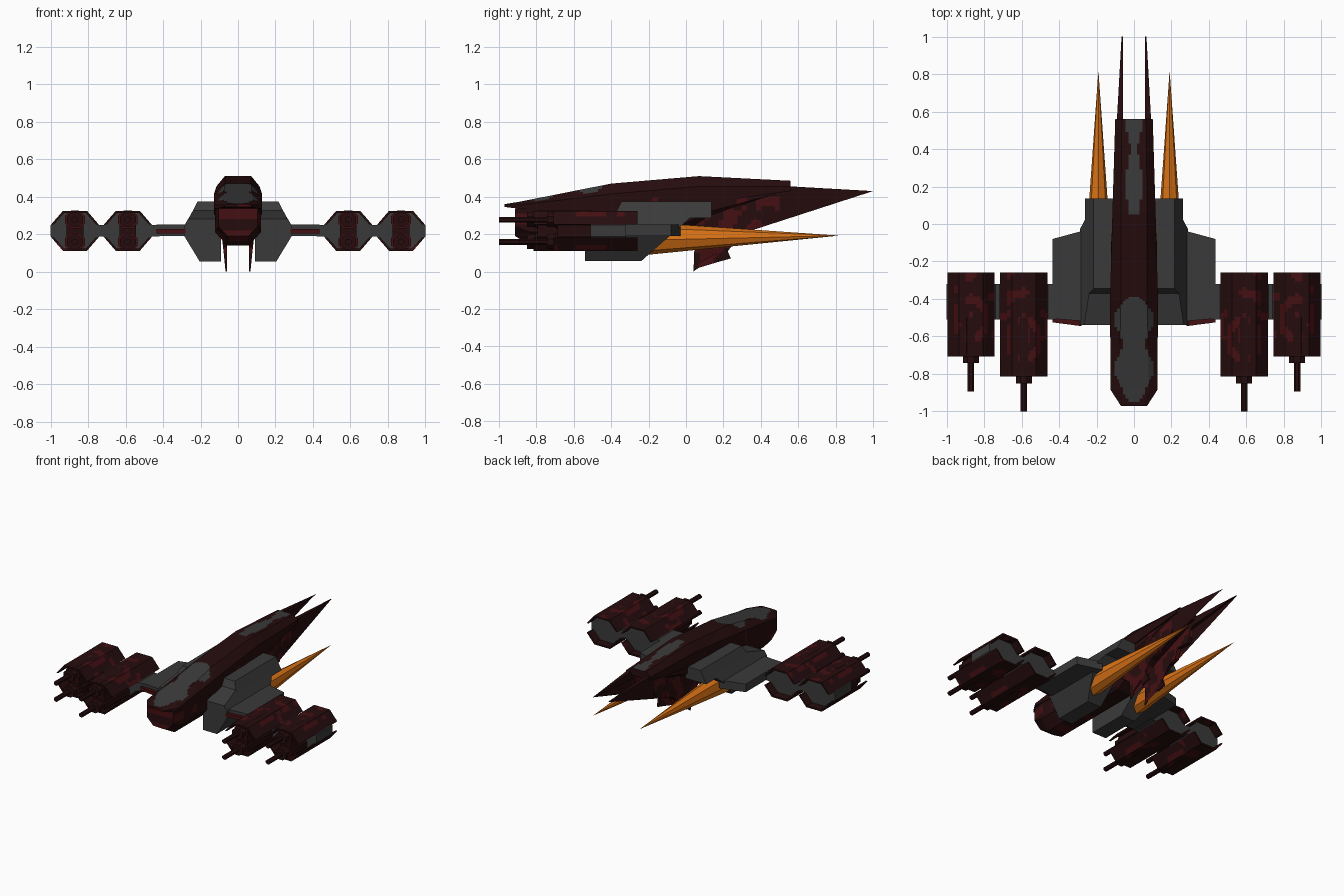
import bpy, bmesh, math
from mathutils import Vector, noise

if "Cube" in bpy.data.objects:
    bpy.data.objects.remove(bpy.data.objects["Cube"])


def material(name, rgb):
    m = bpy.data.materials.new(name)
    m.diffuse_color = (*rgb, 1)
    m.use_nodes = True
    m.node_tree.nodes["Principled BSDF"].inputs["Base Color"].default_value = m.diffuse_color
    return m


MAROON, RED, GREY, ORANGE = range(4)
MATS = [material("dark maroon", (0.019, 0.0037, 0.0042)),
        material("deep red", (0.06, 0.005, 0.006)),
        material("charcoal grey", (0.042, 0.042, 0.042)),
        material("orange", (0.70, 0.17, 0.008))]


def finish(name, bm, mat=MAROON, rule=None, cuts=None, mirror=True):
    """Turn a bmesh into an object; optional grid cuts and colour rule."""
    bmesh.ops.recalc_face_normals(bm, faces=bm.faces)
    for axis, lo, hi, step in cuts or []:
        no = Vector([float(i == axis) for i in range(3)])
        for k in range(int((hi - lo) / step) + 1):
            bmesh.ops.bisect_plane(bm, geom=bm.verts[:] + bm.edges[:] + bm.faces[:],
                                   plane_co=no * (lo + k * step), plane_no=no)
    for f in bm.faces:
        f.material_index = rule(f.calc_center_median(), f.normal) if rule else mat
    me = bpy.data.meshes.new(name)
    bm.to_mesh(me)
    bm.free()
    for m in MATS:
        me.materials.append(m)
    ob = bpy.data.objects.new(name, me)
    bpy.context.collection.objects.link(ob)
    if mirror:
        ob.modifiers.new("mirror", 'MIRROR')
    return ob


def loft(rings, bm=None):
    """Closed solid through rings of equal point count."""
    bm = bm or bmesh.new()
    vs = [[bm.verts.new(p) for p in r] for r in rings]
    n = len(vs[0])
    for a, b in zip(vs, vs[1:]):
        for i in range(n):
            bm.faces.new((a[i], a[(i + 1) % n], b[(i + 1) % n], b[i]))
    bm.faces.new(vs[0])
    bm.faces.new(vs[-1][::-1])
    return bm


def extrude_y(section, y0, y1, bm=None):
    return loft([[(x, y, z) for x, z in section] for y in (y0, y1)], bm)


def symmetric(y, half):
    """Full ring at y from the right-hand half profile."""
    return [(x, y, z) for x, z in half] + [(-x, y, z) for x, z in half[::-1]]


def camo(p, scale=11, level=0.22):
    return RED if noise.noise(p * scale) > level else MAROON


# Upper hull, with grey canopy and dorsal patches
def hull_rule(c, n):
    if n.z > 0.3:
        if -0.94 < c.y < -0.38:
            w = 0.085 + 0.022 * math.sin(c.y * 24 + 1.2)
            t = min(1, (c.y + 0.95) / 0.06, (-0.37 - c.y) / 0.08)
            if abs(c.x) < w * math.sqrt(max(t, 0)):
                return GREY
        if 0.05 < c.y < 0.56 and abs(c.x) < 0.035 + 0.015 * math.sin(c.y * 17 - 2):
            return GREY
        return MAROON
    return camo(c, 9, 0.35) if c.y < -0.5 else MAROON


upper = [(-0.97, 0.05, 0.36, 0.07, 0.355, 0.345), (-0.885, 0.08, 0.374, 0.125, 0.355, 0.335),
         (-0.40, 0.07, 0.47, 0.128, 0.415, 0.30), (0.07, 0.07, 0.51, 0.115, 0.455, 0.36),
         (0.56, 0.065, 0.485, 0.10, 0.455, 0.43)]
finish("upper_hull", loft([symmetric(y, [(tw, zt), (w, zs), (w, zl)])
                           for y, tw, zt, w, zs, zl in upper]),
       rule=hull_rule, mirror=False,
       cuts=[(1, -0.95, 0.54, 0.02), (0, -0.105, 0.105, 0.015)])

# Lower hull with blunt nose, rising to the tail
lower = [(-0.915, 0.105, 0.338, 0.24, 0.055, 0.19), (-0.83, 0.122, 0.345, 0.21, 0.06, 0.14),
         (-0.10, 0.122, 0.40, 0.21, 0.06, 0.14), (0.12, 0.108, 0.44, 0.32, 0.06, 0.26),
         (0.50, 0.09, 0.45, 0.42, 0.05, 0.40)]
finish("lower_hull", loft([symmetric(y, [(w, zt), (w, zl), (bw, zb)])
                           for y, w, zt, zl, bw, zb in lower]),
       rule=lambda c, n: RED if n.y < -0.8 and c.z > 0.28 else camo(c, 9, 0.3), mirror=False,
       cuts=[(1, -0.9, 0.48, 0.03), (2, 0.16, 0.44, 0.03)])

# Jagged keel blades ending in long tail spikes
keel = [(-0.05, 0.42), (0.56, 0.455), (1.0, 0.43), (0.50, 0.393), (0.46, 0.39), (0.445, 0.335),
        (0.51, 0.325), (0.49, 0.285), (0.38, 0.295), (0.36, 0.22), (0.29, 0.20), (0.21, 0.14),
        (0.24, 0.07), (0.175, 0.052), (0.16, 0.095), (0.07, 0.045), (0.068, 0.02),
        (0.04, 0.0), (0.045, 0.13), (-0.05, 0.2)]


def blade_x(y, z):
    return 0.063 + 0.028 * max(0.12, min(1, z / 0.22, (1 - y) / 0.44))


bm = loft([[(0.06, y, z) for y, z in keel], [(blade_x(y, z), y, z) for y, z in keel]])
bmesh.ops.triangulate(bm, faces=bm.faces)
finish("keel_blade", bm, rule=lambda c, n: MAROON if c.y > 0.5 else camo(c, 12, 0.0),
       cuts=[(1, 0.0, 0.5, 0.025), (2, 0.05, 0.4, 0.025)])


# Lower side block with slanted tail face
def slant(z):
    return -0.24 + (z - 0.055) * 1.13


def block(top_x, top_z):
    return [(0.09, 0.055), (0.205, 0.055), (0.287, 0.19), (0.287, 0.245), (top_x, top_z), (0.09, top_z)]


finish("side_block", loft([[(x, -0.54, z) for x, z in block(0.265, 0.28)],
                           [(x, -0.37, z) for x, z in block(0.24, 0.325)],
                           [(x, slant(z), z) for x, z in block(0.24, 0.325)]]), GREY)

# Upper side block with sloped front
top = [(0.09, 0.285), (0.262, 0.285), (0.215, 0.375), (0.09, 0.375)]
finish("side_block_top", loft([[(x, -0.39 if z < 0.3 else -0.345, z) for x, z in top],
                               [(x, 0.137, z) for x, z in top]]), GREY)

# Orange tail cones, seated on the slanted face
bm = bmesh.new()
base = []
for i in range(8):
    a = math.tau * i / 8
    z = 0.17 + 0.08 * math.sin(a)
    base.append(bm.verts.new((0.19 + 0.066 * math.cos(a), slant(z), z)))
tip = bm.verts.new((0.19, 0.82, 0.192))
for i in range(8):
    bm.faces.new((base[i], base[(i + 1) % 8], tip))
bm.faces.new(base)
finish("tail_cone", bm, ORANGE)

# Wing stub, red leading edge and pylon
plan = [(0.25, -0.52), (0.435, -0.505), (0.435, -0.08), (0.25, -0.03)]
finish("wing_stub", loft([[(x, y, z) for x, y in plan] for z in (0.19, 0.25)]), GREY)
edge = [(0.28, -0.545), (0.435, -0.525), (0.435, -0.50), (0.28, -0.50)]
finish("wing_leading_edge", loft([[(x, y, z) for x, y in edge] for z in (0.203, 0.228)]), RED)
finish("pylon", extrude_y([(0.42, 0.187), (0.98, 0.187), (0.98, 0.248), (0.42, 0.248)],
                          -0.51, -0.32), GREY)


# Weapon pods: grey core, thin armour shells, twin guns
def pod(label, cx, front):
    core = [(-0.13, 0.187), (-0.065, 0.12), (0.065, 0.12), (0.13, 0.187),
            (0.13, 0.248), (0.065, 0.316), (-0.065, 0.316), (-0.13, 0.248)]
    finish(label + "_core", extrude_y([(cx + x, z) for x, z in core], -0.51, -0.32), GREY)

    def shell_rule(c, n):
        d = math.hypot((c.x - cx) * 1.1, (c.y - front - 0.2) * 0.8)
        swirl = 0.07 < d < 0.105 and not 0.02 < c.x - cx < 0.07
        return RED if swirl or noise.noise(c * 14) > 0.4 else MAROON

    bm = bmesh.new()
    for s in (1, -1):
        arch = [(-0.126, 0.035), (-0.064, 0.107), (0.064, 0.107), (0.126, 0.035),
                (0.112, 0.035), (0.058, 0.095), (-0.058, 0.095), (-0.112, 0.035)]
        extrude_y([(cx + x, 0.2175 + s * z) for x, z in arch], front, -0.258, bm)
    finish(label + "_shells", bm, rule=shell_rule,
           cuts=[(1, front + 0.02, -0.27, 0.02), (0, cx - 0.11, cx + 0.11, 0.02)])

    bm = bmesh.new()
    for z in (0.277, 0.158):
        for r, y0, y1 in ((0.052, front + 0.01, -0.5), (0.042, front - 0.035, front + 0.02),
                          (0.017, front - 0.185, front)):
            ring = [(cx + 1.1 * r * math.cos(math.tau * (i + .5) / 8),
                     z + r * math.sin(math.tau * (i + .5) / 8)) for i in range(8)]
            extrude_y(ring, y0, y1, bm)
    finish(label + "_guns", bm,
           rule=lambda c, n: RED if n.y < -0.8 and front < c.y else MAROON)
    # dark spine joining the two guns
    finish(label + "_gun_mount", extrude_y(
        [(cx - 0.045, 0.15), (cx + 0.045, 0.15), (cx + 0.045, 0.285), (cx - 0.045, 0.285)],
        front + 0.02, -0.5), MAROON)


pod("inner_pod", 0.588, -0.815)
pod("outer_pod", 0.87, -0.708)
